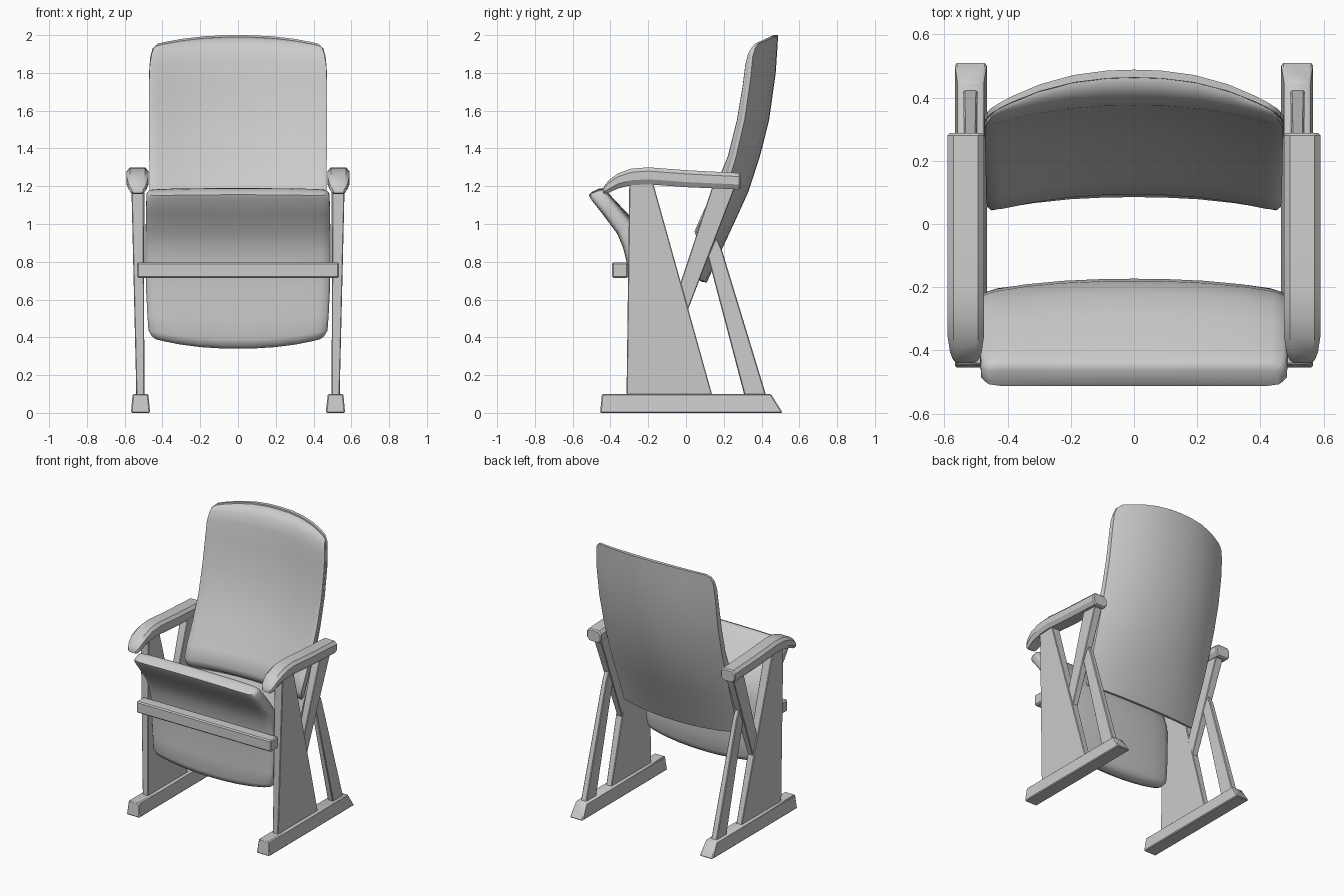
import bpy, bmesh

if "Cube" in bpy.data.objects:
    bpy.data.objects.remove(bpy.data.objects["Cube"])

US = [-1, -.975, -.9, -.7, -.45, -.2, 0, .2, .45, .7, .9, .975, 1]


def finish(name, verts, faces, mirror=False, bevel=0, angle=0.6):
    me = bpy.data.meshes.new(name)
    me.from_pydata(verts, [], faces)
    bm = bmesh.new()
    bm.from_mesh(me)
    bmesh.ops.recalc_face_normals(bm, faces=bm.faces)
    if bevel:
        bmesh.ops.bevel(bm, geom=bm.edges[:], offset=bevel, segments=1, affect='EDGES')
    bm.to_mesh(me)
    bm.free()
    ob = bpy.data.objects.new(name, me)
    bpy.context.collection.objects.link(ob)
    if mirror:
        empty_free = ob.modifiers.new("Mirror", 'MIRROR')
        empty_free.use_axis[0] = True
        empty_free.use_mirror_merge = False
    bpy.ops.object.select_all(action='DESELECT')
    ob.select_set(True)
    bpy.context.view_layer.objects.active = ob
    bpy.ops.object.shade_smooth_by_angle(angle=angle)
    return ob


def loft(name, rings, **kw):
    """Skin closed rings; each ring is a front row followed by the reversed back row."""
    n = len(rings[0])
    verts = [p for r in rings for p in r]
    faces = []
    for k in range(len(rings) - 1):
        for i in range(n):
            j = (i + 1) % n
            faces.append((k*n + i, k*n + j, (k+1)*n + j, (k+1)*n + i))
    for b in (0, (len(rings) - 1) * n):
        for i in range(n // 2 - 1):
            faces.append((b + i, b + i + 1, b + n - 2 - i, b + n - 1 - i))
    return finish(name, verts, faces, **kw)


def curved_ring(front, back, w, df, db, dz=0, soft=0):
    """Cross-section between a front and a back (y, z) point, bowed by df / db at the sides."""
    rows = ([], [])
    for u in US:
        a = abs(u)
        pull = soft * (.8 if a == 1 else .3 if a > .95 else .06 if a > .85 else 0)
        f = (front[0] - df * a**2.3, front[1] + dz * a**2.3)
        b = (back[0] - db * a**2.3, back[1] + dz * a**2.3)
        m = ((f[0] + b[0]) / 2, (f[1] + b[1]) / 2)
        for row, p in zip(rows, (f, b)):
            row.append((u * w, p[0] + (m[0] - p[0]) * pull, p[1] + (m[1] - p[1]) * pull))
    return rows[0] + rows[1][::-1]


def prism(name, profile, inner, outer, bevel=0):
    """Side-view (y, z) profile given thickness; inner/outer = x at lowest and highest z."""
    zs = [p[1] for p in profile]
    lo, hi = min(zs), max(zs)
    n = len(profile)
    verts = []
    for a, b in (inner, outer):
        verts += [(a + (b - a) * (z - lo) / (hi - lo), y, z) for y, z in profile]
    faces = [tuple(range(n)), tuple(range(2*n - 1, n - 1, -1))]
    faces += [(i, (i+1) % n, n + (i+1) % n, n + i) for i in range(n)]
    return finish(name, verts, faces, mirror=True, bevel=bevel)


# Floor runners, side panels and struts (mirrored pairs)
prism("foot_runner", [(-.455, 0), (.512, 0), (.45, .1), (-.445, .1)], (.465, .475), (.567, .558), .006)
prism("side_panel", [(-.315, .09), (.14, .09), (-.175, 1.22), (-.3, 1.22)], (.495, .5), (.538, .565), .004)
prism("arm_strut", [(.14, 1.2), (.262, 1.2), (.01, .545), (-.035, .67)], (.497, .495), (.54, .555), .004)
prism("rear_strut", [(.115, .83), (.16, .93), (.188, .87), (.425, .09), (.31, .09)], (.495, .5), (.54, .535), .005)

# Armrests with drooping rounded nose
rings = []
for y, top, bot, w in [(.288, 1.262, 1.188, .05), (.28, 1.27, 1.183, .058), (0, 1.285, 1.195, .058),
                       (-.2, 1.3, 1.21, .058), (-.29, 1.293, 1.205, .058), (-.36, 1.268, 1.188, .057),
                       (-.405, 1.235, 1.167, .05), (-.43, 1.205, 1.16, .04), (-.44, 1.185, 1.165, .028)]:
    h, x = top - bot, .532
    up = [(-w, top - .22*h), (-w*.68, top), (w*.68, top), (w, top - .22*h)]
    down = [(w, bot + .3*h), (w*.7, bot), (-w*.7, bot), (-w, bot + .3*h)]
    rings.append([(x + a, y, z) for a, z in up + down])
loft("armrest", rings, mirror=True, angle=0.5)

# Front crossbar
bar = [(x, y, z) for x in (-.535, .535) for y, z in ((-.392, .715), (-.308, .715), (-.308, .797), (-.392, .797))]
finish("crossbar", bar, [(0, 1, 2, 3), (7, 6, 5, 4)] + [(i, (i+1) % 4, 4 + (i+1) % 4, 4 + i) for i in range(4)],
       bevel=.008)

# Folded seat pad: front point, back point, half width, bows, edge rise
seat = [((-.265, .34), (-.235, .34), .435, 0, .0, .05), ((-.295, .355), (-.205, .355), .455, 0, .01, .05),
        ((-.305, .39), (-.19, .39), .474, 0, .02, .045), ((-.305, .5), (-.178, .5), .48, 0, .03, .02),
        ((-.305, .65), (-.173, .68), .487, 0, .04, 0), ((-.312, .79), (-.18, .85), .49, 0, .04, 0),
        ((-.335, .88), (-.22, .95), .49, 0, .03, 0), ((-.365, .95), (-.29, 1.035), .488, 0, .02, 0),
        ((-.44, 1.05), (-.37, 1.12), .487, 0, .01, 0), ((-.505, 1.135), (-.425, 1.178), .483, 0, 0, -.005),
        ((-.513, 1.155), (-.44, 1.19), .472, 0, 0, -.006), ((-.498, 1.17), (-.462, 1.187), .455, 0, 0, -.008)]
loft("seat", [curved_ring(f, b, w, df, db, dz, .6) for f, b, w, df, db, dz in seat], angle=0.9)

# Curved backrest shell: z, back y, half width, bow, edge rise
shell = [(.69, .11, .45, .05, .02), (.87, .192, .46, .08, .01), (1.02, .262, .465, .1, 0),
         (1.17, .33, .468, .12, 0), (1.36, .392, .47, .126, 0), (1.55, .44, .472, .13, 0),
         (1.8, .475, .472, .132, -.02), (1.92, .483, .465, .13, -.035), (1.97, .486, .452, .12, -.04),
         (2.0, .488, .425, .105, -.045)]
loft("back_shell", [curved_ring((y - .025, z + .004 if z < 1.9 else z), (y, z), w, d - .008, d, dz)
                    for z, y, w, d, dz in shell], angle=0.7)

# Backrest cushion: z, front y, back y, half width, front bow, back bow, edge rise
pad = [(.88, .155, .175, .435, .06, .06, 0), (.91, .11, .19, .455, .055, .08, 0),
       (.96, .093, .215, .465, .06, .09, 0), (1.05, .135, .255, .468, .062, .1, 0),
       (1.2, .21, .318, .469, .062, .11, 0), (1.36, .278, .372, .47, .064, .115, 0),
       (1.55, .33, .42, .472, .068, .12, 0), (1.75, .362, .45, .471, .068, .122, -.01),
       (1.87, .375, .46, .467, .068, .122, -.028), (1.94, .392, .463, .457, .068, .118, -.038),
       (1.975, .42, .466, .445, .075, .112, -.04), (1.99, .452, .468, .425, .09, .1, -.045)]
loft("back_cushion", [curved_ring((f, z), (b, z), w, df, db, dz, .6) for z, f, b, w, df, db, dz in pad], angle=0.9)
